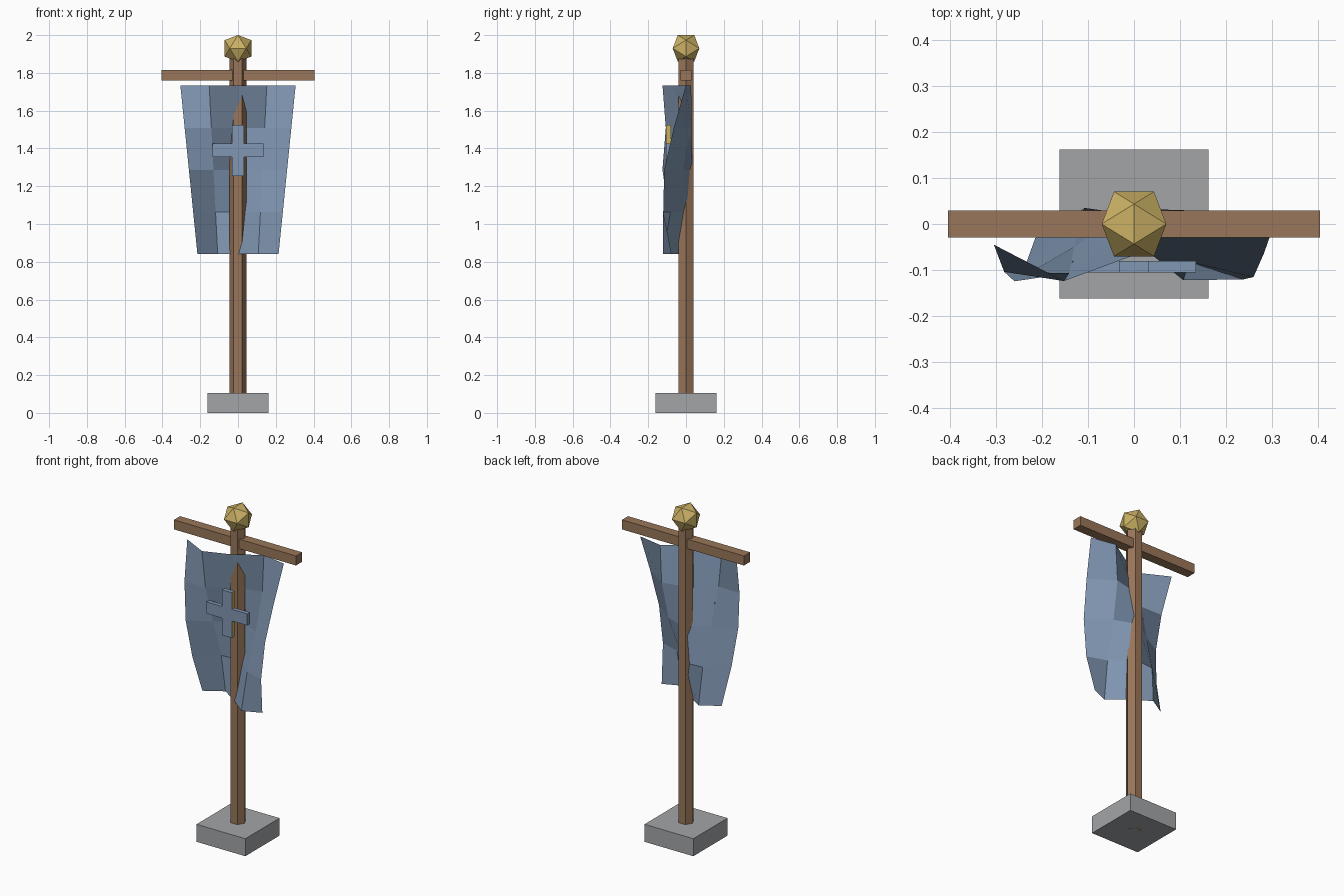
import bpy, bmesh, math
from mathutils import Matrix, Vector

cube = bpy.data.objects.get("Cube")
if cube:
    bpy.data.objects.remove(cube, do_unlink=True)


def material(name, rgb):
    m = bpy.data.materials.new(name)
    m.use_nodes = True
    m.diffuse_color = (*rgb, 1)
    m.node_tree.nodes["Principled BSDF"].inputs["Base Color"].default_value = (*rgb, 1)
    return m


wood = material("wood_brown", (0.32, 0.18, 0.10))
blue = material("cloth_blue", (0.22, 0.31, 0.45))
gold = material("gold", (0.60, 0.44, 0.13))
stone = material("stone_grey", (0.37, 0.375, 0.39))


def finish(name, bm, *mats):
    mesh = bpy.data.meshes.new(name)
    bm.to_mesh(mesh)
    bm.free()
    for m in mats:
        mesh.materials.append(m)
    obj = bpy.data.objects.new(name, mesh)
    bpy.context.collection.objects.link(obj)
    return obj


def box(name, size, center, *mats):
    bm = bmesh.new()
    bmesh.ops.create_cube(bm, size=1, matrix=Matrix.Translation(center) @ Matrix.Diagonal((*size, 1)))
    return finish(name, bm, *mats)


# Stone foot and crossbar
box("base", (0.324, 0.324, 0.105), (0, 0, 0.0525), stone)
box("crossbar", (0.81, 0.058, 0.057), (0, 0, 1.787), wood)

# Hexagonal pole with a corner on each side
bm = bmesh.new()
bmesh.ops.create_cone(bm, cap_ends=True, segments=6, radius1=0.045, radius2=0.045, depth=1.88,
                      matrix=Matrix.Translation((0, 0, 0.94)) @ Matrix.Rotation(math.radians(30), 4, "Z"))
finish("pole", bm, wood)

# Icosahedron finial, hull of three golden rectangles
bm = bmesh.new()
phi, s = (1 + math.sqrt(5)) / 2, 0.0435
for a in (-s, s):
    for b in (-s * phi, s * phi):
        for p in ((0, a, b), (a, b, 0), (b, 0, a)):
            bm.verts.new(Vector(p) + Vector((0, 0, 1.93)))
bmesh.ops.convex_hull(bm, input=bm.verts[:])
finish("finial", bm, gold)

# Hanging cloth: tapered grid with a diagonal ripple
bm = bmesh.new()
bmesh.ops.create_grid(bm, x_segments=4, y_segments=4, size=0.5)
for v in bm.verts:
    across, down = v.co.x + 0.5, 0.5 - v.co.y
    ripple = math.sin(5.7 * across + 3.32 * down)
    v.co = ((across - 0.5) * (0.61 - 0.18 * down), -0.045 - 0.08 * ripple, 1.732 - 0.89 * down)
finish("banner_cloth", bm, blue)

# Cross emblem; the upright has gold side faces
box("emblem_bar", (0.27, 0.025, 0.07), (0, -0.093, 1.39), blue)
upright = box("emblem_upright", (0.066, 0.026, 0.272), (0, -0.093, 1.389), blue, gold)
for f in upright.data.polygons:
    f.material_index = 1 if abs(f.normal.x) > 0.5 else 0
